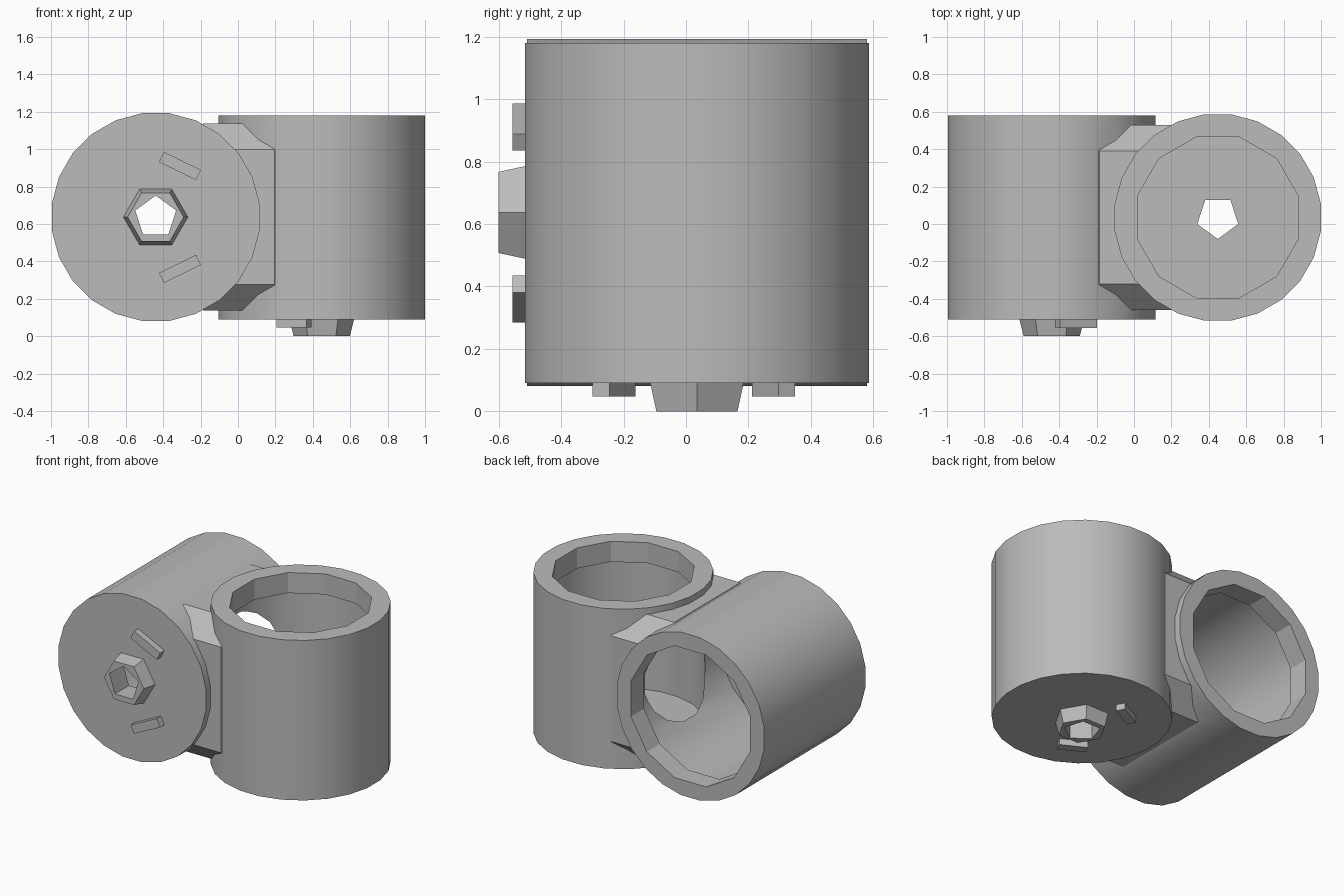
import bpy
from math import radians, pi
from mathutils import Matrix

cube = bpy.data.objects.get("Cube")
if cube:
    bpy.data.objects.remove(cube, do_unlink=True)

grey = bpy.data.materials.new("plain_grey")
grey.use_nodes = True
colour = (0.5, 0.5, 0.5, 1)
grey.diffuse_color = colour
grey.node_tree.nodes["Principled BSDF"].inputs["Base Color"].default_value = colour

# Cup frames: local +z points to the open mouth, the origin is the outer floor
FRAMES = {
    "lying": Matrix.Translation((-0.44, -0.51, 0.637)) @ Matrix.Rotation(radians(-90), 4, "X"),
    "upright": Matrix.Translation((0.448, 0.035, 0.09)),
}
MOUTHS = {"lying": 0.465, "upright": 0.445}
LENGTH = 1.09


def cylinder(name, frame, radius, z0, z1, sides, r2=None):
    bpy.ops.mesh.primitive_cone_add(vertices=sides, radius1=radius,
                                    radius2=radius if r2 is None else r2, depth=z1 - z0)
    ob = bpy.context.object
    ob.name = name
    ob.matrix_world = FRAMES[frame] @ Matrix.Translation((0, 0, (z0 + z1) / 2)) \
        @ Matrix.Rotation(pi / sides, 4, "Z")
    ob.data.materials.append(grey)
    return ob


def box(name, matrix, size):
    bpy.ops.mesh.primitive_cube_add(size=1)
    ob = bpy.context.object
    ob.name = name
    ob.data.transform(Matrix.Diagonal((*size, 1)))
    ob.matrix_world = matrix
    ob.data.materials.append(grey)
    return ob


def combine(target, tool, operation):
    mod = target.modifiers.new("cut", "BOOLEAN")
    mod.operation, mod.object, mod.solver = operation, tool, "EXACT"
    bpy.ops.object.select_all(action="DESELECT")
    bpy.context.view_layer.objects.active = target
    target.select_set(True)
    bpy.ops.object.modifier_apply(modifier=mod.name)
    bpy.data.objects.remove(tool, do_unlink=True)


# Two crossed cups fused through a broad chamfered web
body = cylinder("twin_cup_body", "lying", 0.56, 0, LENGTH, 24)
combine(body, cylinder("upright_cup", "upright", 0.556, 0, LENGTH, 24), "UNION")
web = box("web", Matrix.Translation((0.005, 0.035, 0.637)), (0.66, 0.99, 1.0))
bevel = web.modifiers.new("soften", "BEVEL")
bevel.width, bevel.segments = 0.14, 1
bpy.ops.object.modifier_apply(modifier=bevel.name)
combine(body, web, "UNION")

# Hollow each cup: wide chamber, narrower mouth, small hole in the floor
for frame in FRAMES:
    combine(body, cylinder("chamber", frame, 0.505, 0.06, LENGTH - 0.14, 24), "DIFFERENCE")
for frame, radius in MOUTHS.items():
    combine(body, cylinder("mouth", frame, radius, LENGTH - 0.2, LENGTH + 0.1, 12), "DIFFERENCE")
    combine(body, cylinder("floor_hole", frame, 0.115, -0.1, 0.12, 5), "DIFFERENCE")

# Pierced hubs on the outside of each floor
for frame in FRAMES:
    hub = cylinder(frame + "_hub", frame, 0.15, -0.09, 0.01, 6, 0.175)
    combine(hub, cylinder("hub_hole", frame, 0.115, -0.2, 0.1, 5), "DIFFERENCE")

# Slanted ribs beside the hubs
for side, z, sign in (("upper", 0.91, 1), ("lower", 0.36, -1)):
    box(side + "_rib", Matrix.Translation((-0.31, -0.525, z))
        @ Matrix.Rotation(sign * radians(26), 4, "Y"), (0.22, 0.06, 0.06))
for side, y, sign in (("front", -0.23, -1), ("back", 0.28, 1)):
    box(side + "_rib", Matrix.Translation((0.3, y, 0.075))
        @ Matrix.Rotation(sign * radians(28), 4, "Z"), (0.18, 0.06, 0.055))

# Smooth the round walls, keep rims and steps sharp
bpy.ops.object.select_all(action="DESELECT")
bpy.context.view_layer.objects.active = body
body.select_set(True)
bpy.ops.object.shade_smooth_by_angle(angle=radians(25))
